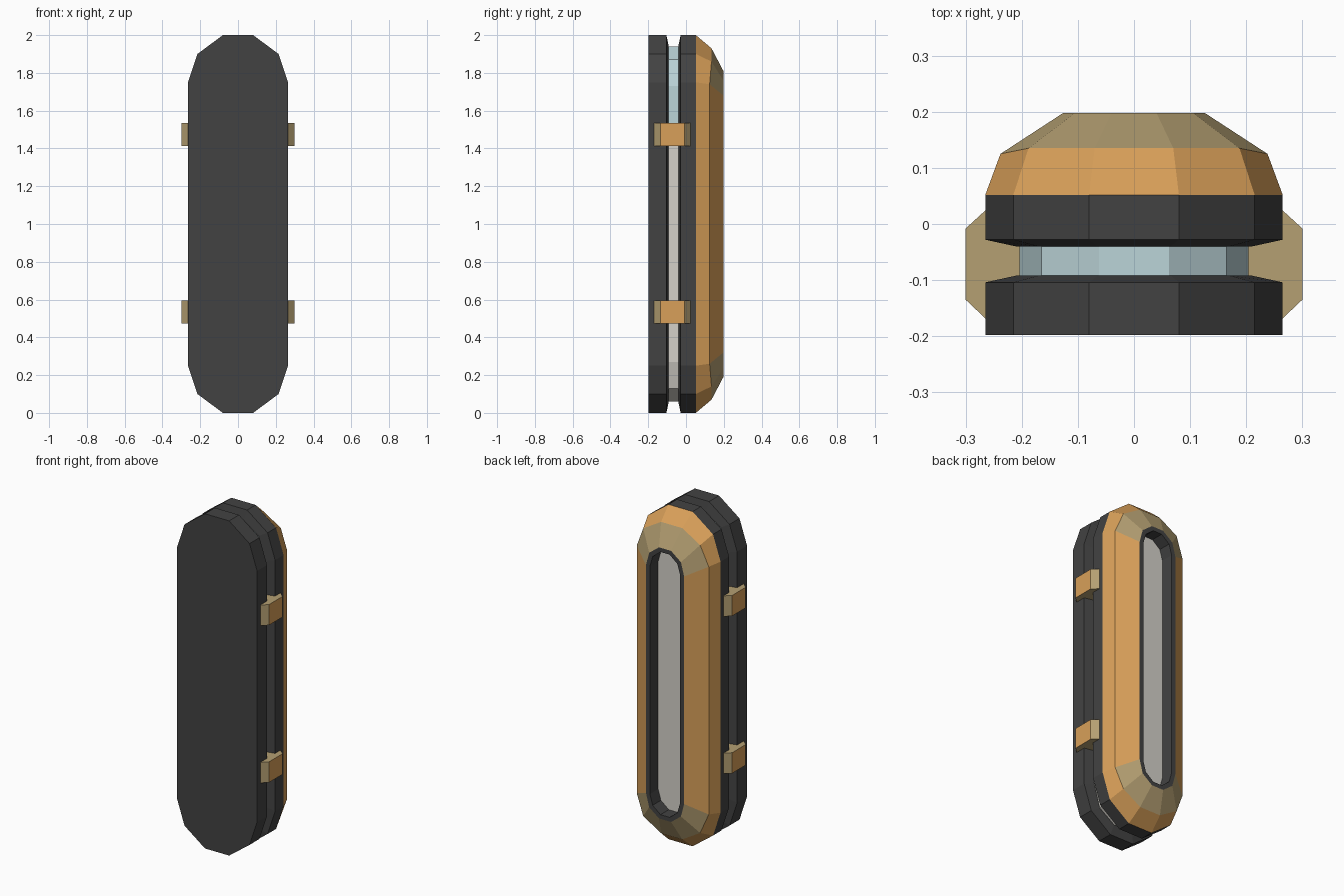
import bpy

if "Cube" in bpy.data.objects:
    bpy.data.objects.remove(bpy.data.objects["Cube"])


def material(name, rgb):
    m = bpy.data.materials.new(name)
    m.diffuse_color = (*rgb, 1)
    m.use_nodes = True
    m.node_tree.nodes["Principled BSDF"].inputs["Base Color"].default_value = m.diffuse_color
    return m


DARK = material("dark grey", (0.055, 0.055, 0.055))
ORANGE = material("orange", (0.69, 0.35, 0.10))
TAN = material("tan", (0.46, 0.35, 0.17))
WHITE = material("off white", (0.66, 0.64, 0.59))
BLUE = material("pale blue", (0.50, 0.66, 0.69))


def outline(*quarter):
    """Mirror (x, height above middle) points into a 12-sided capsule loop."""
    q = list(quarter)                        # from the side up to the top
    top = q + [(-x, h) for x, h in reversed(q)]
    return top + [(-x, -h) for x, h in top]


def ring(loop, y):
    return [(x, y, 1 + h) for x, h in loop]


def build(name, rings, mats, rule=None, start=True, end=True):
    """Loft rings of equal size; rule(face centre, normal) picks the material."""
    n = len(rings[0])
    verts = [v for r in rings for v in r]
    faces = []
    for k in range(len(rings) - 1):
        a, b = k * n, (k + 1) * n
        for i in range(n):
            j = (i + 1) % n
            faces.append((a + i, b + i, b + j, a + j))
    if start:
        faces.append(tuple(range(n)))
    if end:
        faces.append(tuple(reversed(range(len(verts) - n, len(verts)))))
    me = bpy.data.meshes.new(name)
    me.from_pydata(verts, [], faces)
    for m in mats:
        me.materials.append(m)
    if rule:
        for p in me.polygons:
            p.material_index = rule(p.center, p.normal)
    ob = bpy.data.objects.new(name, me)
    bpy.context.collection.objects.link(ob)
    return ob


OUTER = outline((0.265, 0.75), (0.215, 0.90), (0.08, 1.0))
INSET = outline((0.21, 0.735), (0.17, 0.875), (0.065, 0.945))
CORE = outline((0.204, 0.73), (0.165, 0.87), (0.062, 0.94))
MID = outline((0.238, 0.74), (0.188, 0.86), (0.07, 0.93))
RIM = outline((0.126, 0.68), (0.105, 0.76), (0.04, 0.81))
HOLE = outline((0.10, 0.68), (0.082, 0.743), (0.03, 0.785))

# two dark slabs with chamfered facing edges
build("front_slab", [ring(OUTER, -0.198), ring(OUTER, -0.104), ring(INSET, -0.092)], [DARK])
build("rear_slab", [ring(INSET, -0.04), ring(OUTER, -0.028), ring(OUTER, 0.052)], [DARK])

# pale core in the gap, blue above and white below
levels = [ring(CORE, -0.095), ring(CORE, -0.037)]
core = build("core", levels, [WHITE], start=False, end=False)
core.data.materials.append(BLUE)
# split the long sides behind the upper clasp
import bmesh
bm = bmesh.new()
bm.from_mesh(core.data)
bmesh.ops.bisect_plane(bm, geom=bm.verts[:] + bm.edges[:] + bm.faces[:],
                       plane_co=(0, 0, 1.47), plane_no=(0, 0, 1))
for f in bm.faces:
    f.material_index = int(f.calc_center_median().z > 1.47)
bm.to_mesh(core.data)
bm.free()

# orange shell with tan bevels round both ends
mid = [(x, 0.125 if abs(z - 1) < 0.8 else 0.135, z) for x, _, z in ring(MID, 0)]
build("rear_shell", [ring(OUTER, 0.052), mid, ring(RIM, 0.198)], [ORANGE, TAN],
      lambda c, n: int(c.y > 0.13 and abs(c.z - 1) > 0.6), start=False, end=False)

# dark window frame and recessed panel
build("window_frame", [ring(RIM, 0.198), ring(HOLE, 0.198), ring(HOLE, 0.12)], [DARK],
      start=False, end=False)
build("window_panel", [ring(HOLE, 0.115), ring(HOLE, 0.12)], [WHITE])

# four side clasps bridging the gap
CLASP = [(0.203, -0.092), (0.263, -0.104), (0.263, -0.17), (0.30, -0.135),
         (0.30, -0.008), (0.263, 0.026), (0.263, -0.028), (0.203, -0.04)]
for label, z0 in (("lower", 0.472), ("upper", 1.412)):
    for side, s in (("right", 1), ("left", -1)):
        prof = [(s * x, y) for x, y in CLASP]
        if s > 0:
            prof.reverse()
        build(f"{label}_{side}_clasp",
              [[(x, y, z) for x, y in prof] for z in (z0, z0 + 0.123)],
              [TAN, ORANGE], lambda c, n: int(abs(c.x) > 0.295))
